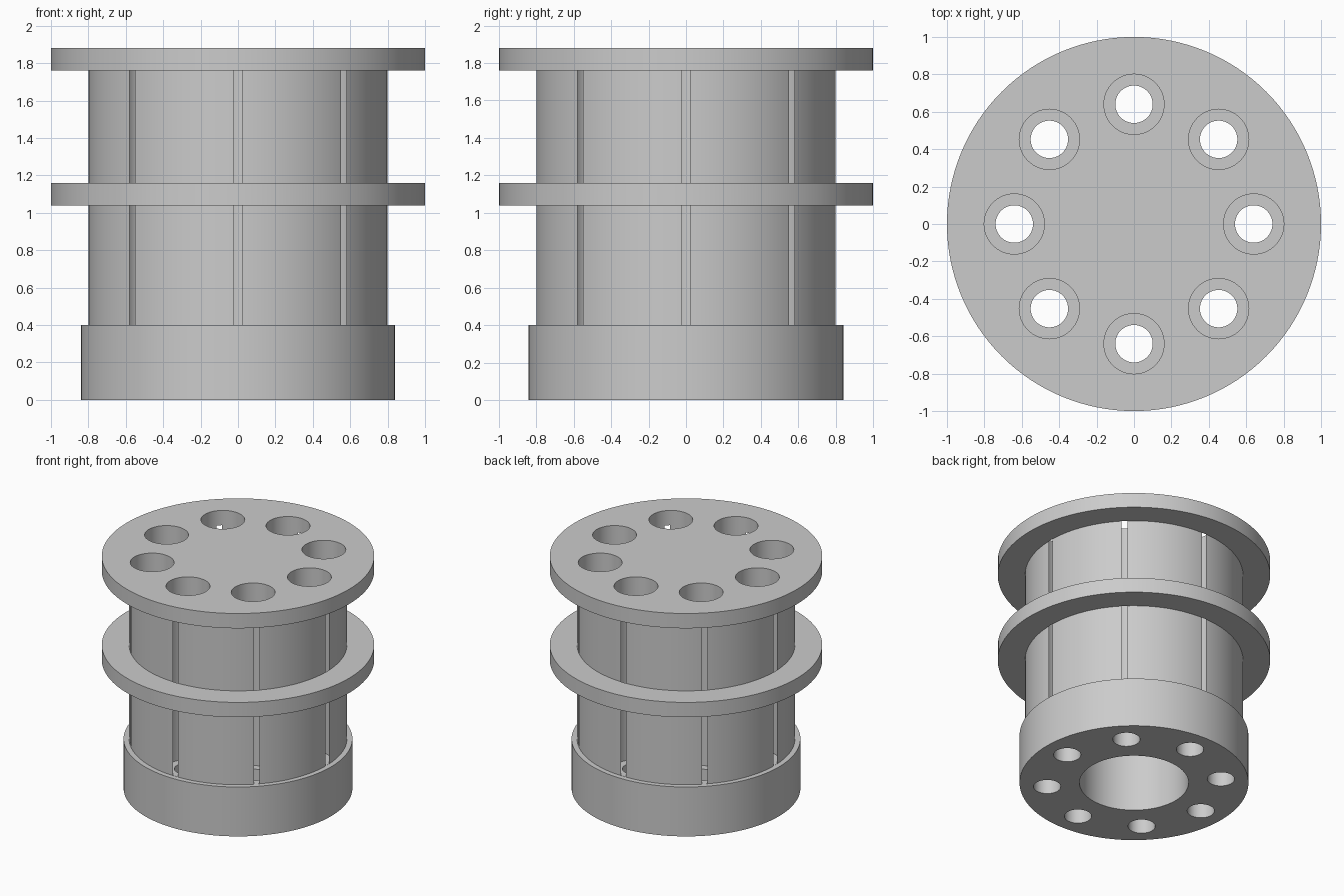
import bpy
import bmesh
from math import cos, sin, pi

cube = bpy.data.objects.get("Cube")
if cube:
    bpy.data.objects.remove(cube, do_unlink=True)

grey = bpy.data.materials.new("plain grey")
grey.use_nodes = True
grey.diffuse_color = (0.6, 0.6, 0.6, 1)
grey.node_tree.nodes["Principled BSDF"].inputs["Base Color"].default_value = (0.6, 0.6, 0.6, 1)


def lathe(bm, profile, steps, centre=(0, 0), turn=0):
    """Revolve (radius, height) points and cap both ends."""
    rings = []
    for r, z in profile:
        angles = [turn + 2 * pi * i / steps for i in range(steps)]
        rings.append([bm.verts.new((centre[0] + r * cos(a), centre[1] + r * sin(a), z))
                      for a in angles])
    for low, high in zip(rings, rings[1:]):
        for i in range(steps):
            j = (i + 1) % steps
            bm.faces.new((low[i], low[j], high[j], high[i]))
    bm.faces.new(rings[0])
    bm.faces.new(rings[-1])


def finish(bm, name):
    bmesh.ops.recalc_face_normals(bm, faces=bm.faces)
    mesh = bpy.data.meshes.new(name)
    bm.to_mesh(mesh)
    bm.free()
    mesh.materials.append(grey)
    obj = bpy.data.objects.new(name, mesh)
    bpy.context.collection.objects.link(obj)
    return obj


# Drum: central bore, wide base, barrel wall and two flanges
bm = bmesh.new()
lathe(bm, [(0.4, 1.76), (0.4, 0), (0.84, 0), (0.84, 0.4), (0.8, 0.4),
           (0.8, 1.04), (1, 1.04), (1, 1.16), (0.8, 1.16),
           (0.8, 1.76), (1, 1.76), (1, 1.88)], 128)
drum = finish(bm, "flanged_drum")

# Eight stepped chambers; each just breaks the wall as a thin slit
bm = bmesh.new()
for k in range(8):
    a = k * pi / 4
    lathe(bm, [(0.1, -0.1), (0.1, 0.401), (0.161, 0.401), (0.161, 2)],
          64, (0.64 * cos(a), 0.64 * sin(a)), a)
cutter = finish(bm, "chamber_cutter")
cutter.hide_render = True

cut = drum.modifiers.new("chambers", "BOOLEAN")
cut.operation = "DIFFERENCE"
cut.solver = "EXACT"
cut.object = cutter

bpy.ops.object.select_all(action="DESELECT")
drum.select_set(True)
bpy.context.view_layer.objects.active = drum
bpy.ops.object.modifier_apply(modifier=cut.name)
bpy.data.objects.remove(cutter, do_unlink=True)
bpy.ops.object.shade_smooth_by_angle(angle=pi / 6)
